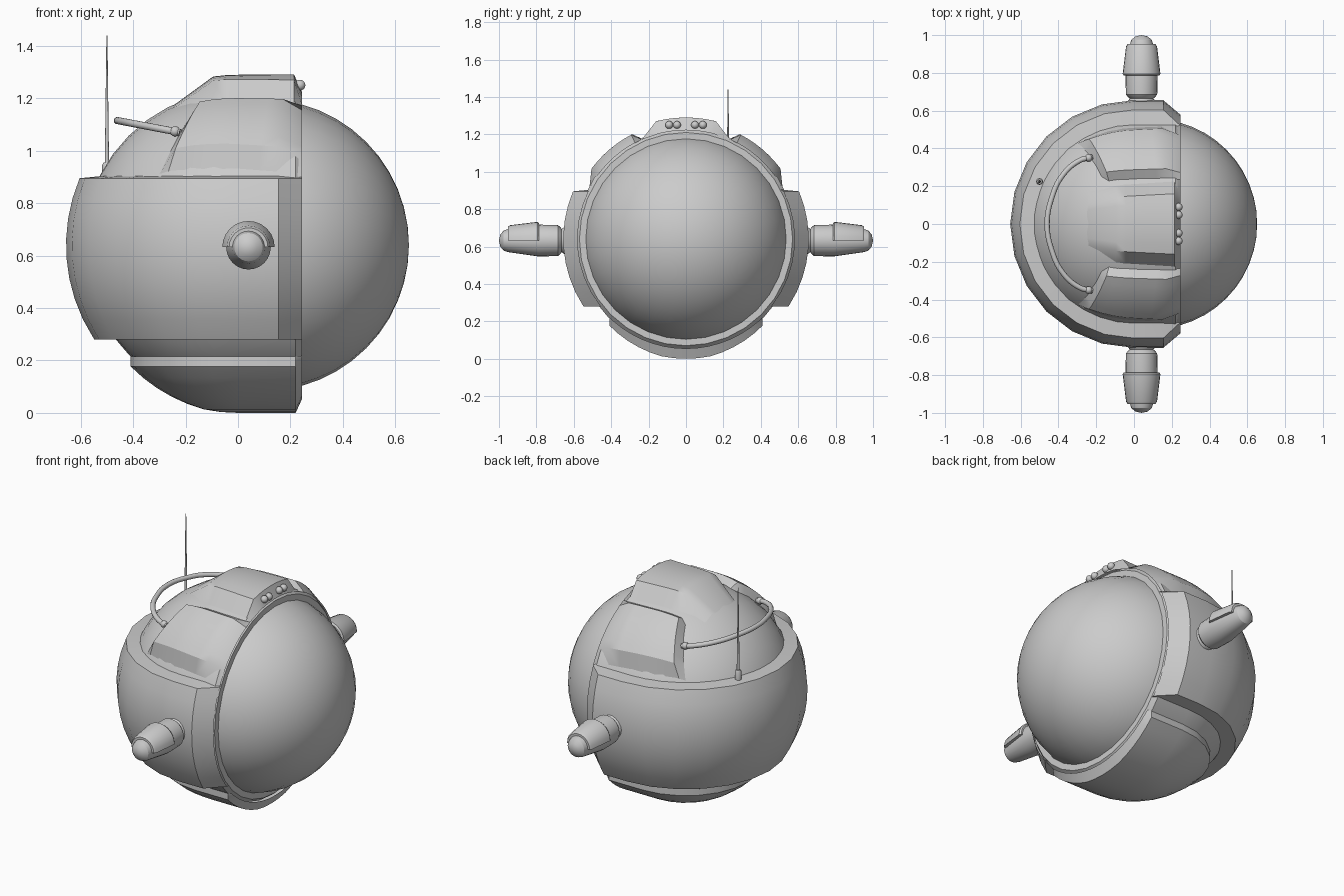
import bpy, bmesh
from math import sin, cos, pi, sqrt, radians

if "Cube" in bpy.data.objects:
    bpy.data.objects.remove(bpy.data.objects["Cube"])

ZC = 0.64  # height of the helmet centre


def finish(name, verts, faces, mirror=False, angle=32):
    bm = bmesh.new()
    vs = [bm.verts.new(v) for v in verts]
    for f in faces:
        bm.faces.new([vs[i] for i in f])
    bmesh.ops.remove_doubles(bm, verts=bm.verts, dist=0.0005)
    bmesh.ops.dissolve_degenerate(bm, edges=bm.edges, dist=0.0001)
    bmesh.ops.recalc_face_normals(bm, faces=bm.faces)
    me = bpy.data.meshes.new(name)
    bm.to_mesh(me)
    bm.free()
    ob = bpy.data.objects.new(name, me)
    bpy.context.collection.objects.link(ob)
    bpy.ops.object.select_all(action='DESELECT')
    ob.select_set(True)
    bpy.context.view_layer.objects.active = ob
    bpy.ops.object.shade_smooth_by_angle(angle=radians(angle))
    if mirror:
        m = ob.modifiers.new("Mirror", 'MIRROR')
        m.use_axis = (False, True, False)
    return ob


def grid_faces(rows, cols, wrap=False):
    return [(i * cols + j, i * cols + (j + 1) % cols,
             (i + 1) * cols + (j + 1) % cols, (i + 1) * cols + j)
            for i in range(rows - 1) for j in range(cols if wrap else cols - 1)]


def lathe(name, profile, axis, centre=(0, 0, ZC), seg=24, mirror=False):
    """Revolve (distance, radius) points about the x, y or z axis."""
    verts = []
    for t, r in profile:
        for k in range(seg):
            c, s = r * cos(2 * pi * k / seg), r * sin(2 * pi * k / seg)
            p = {'X': (t, c, s), 'Y': (c, t, s), 'Z': (c, s, t)}[axis]
            verts.append([p[i] + centre[i] for i in range(3)])
    return finish(name, verts, grid_faces(len(profile), seg, True), mirror)


def surf(x, a, R):
    """Point on a dome (x < 0) that carries on as a tube (x > 0)."""
    r = sqrt(R * R - x * x) if x < 0 else R
    return (x, r * cos(a), ZC + r * sin(a))


def stops(lo, hi, n):
    return [0] + [lo + (hi - lo) * i / n for i in range(n + 1)] + [1]


def panel(name, bottom, top, x_front, us, vs, R0, R1, mirror=False):
    """Raised plate; bottom/top = (back angle, front angle, back x)."""
    verts = []
    for u in us:
        for v in vs:
            a0 = bottom[0] + (bottom[1] - bottom[0]) * v
            a1 = top[0] + (top[1] - top[0]) * v
            xb = bottom[2] + (top[2] - bottom[2]) * u
            R = R0 if u in (0, 1) or v in (0, 1) else R1
            verts.append(surf(xb + (x_front - xb) * v, radians(a0 + (a1 - a0) * u), R))
    return finish(name, verts, grid_faces(len(us), len(vs)), mirror)


def belt(name, levels, x_side, x_front, front):
    """Stack of U-shaped outlines; levels = (height from centre, radius)."""
    verts, n = [], 12
    for dz, R in levels:
        r = sqrt(max(R * R - dz * dz, 0))
        fy, fz = front(dz, R, r)
        row = [(x_front, fy, fz), (x_side, r, dz)]
        row += [(-r * sin(pi * k / n), r * cos(pi * k / n), dz) for k in range(n + 1)]
        row += [(x_side, -r, dz), (x_front, -fy, fz)]
        verts += [(x, y, z + ZC) for x, y, z in row]
    return finish(name, verts, grid_faces(len(levels), n + 5))


# Inner shell with front rim
arc = [(-0.59 * cos(pi / 2 * k / 10), 0.59 * sin(pi / 2 * k / 10)) for k in range(11)]
lathe("shell", arc + [(0.22, 0.59), (0.245, 0.57), (0.245, 0.535), (0.2, 0.53)], 'X', seg=32)

# Round visor
lathe("visor", [(0.095 + 0.557 * cos(pi * k / 24), 0.557 * sin(pi * k / 24))
                for k in range(12)], 'X', seg=32)

# Wide belt round the sides and back
belt("side_belt", [(0.265, 0.57)] + [(0.255 - 0.615 * k / 8, 0.656) for k in range(9)]
     + [(-0.36, 0.57)], 0.155, 0.245,
     lambda dz, R, r: (sqrt(min(R, 0.58) ** 2 - dz * dz), dz))

# Chin plate underneath
chin = [(-0.425, 0.59)]
for k in range(8):
    R = 0.618 + 0.022 * min(1, k / 5)
    chin.append((-R * sin(radians(48.5 + 41.5 * k / 7)), R))
belt("chin_plate", chin, 0.22, 0.245,
     lambda dz, R, r: (r * min(1, 0.585 / R), dz * min(1, 0.585 / R)))

# Raised plates on the upper sides
panel("cheek_plate", (31, 26.5, -0.31), (67, 66, -0.16), 0.245,
      stops(0.24, 0.9, 6), stops(0.07, 0.82, 6), 0.582, 0.63, mirror=True)

# Raised brow block on top
panel("brow_block", (70, 66, -0.27), (110, 114, -0.27), 0.245,
      stops(0.2, 0.8, 6), stops(0.34, 0.94, 6), 0.582, 0.65)

# Brow lamps
for i, y in enumerate((-0.09, -0.048, 0.048, 0.09)):
    lathe(f"brow_lamp_{i}", [(0.021 * cos(pi * k / 8), 0.021 * sin(pi * k / 8)) for k in range(9)],
          'X', (0.236, y, 1.25), 14)

# Side pods and their half-round hoods
POD = (0.04, 0, 0.632)
lathe("side_pod", [(0.58, 0.075), (0.645, 0.075), (0.66, 0.066), (0.665, 0.062), (0.67, 0.07),
                   (0.685, 0.083), (0.79, 0.085), (0.95, 0.062), (0.975, 0.054), (0.993, 0.032),
                   (1.0, 0)], 'Y', POD, 24, mirror=True)
hood = [(0.785, 0.08), (0.785, 0.093), (0.795, 0.1), (0.94, 0.082), (0.952, 0.074), (0.952, 0.055)]
verts = [(POD[0] + r * cos(pi * k / 12), y, POD[2] + r * sin(pi * k / 12))
         for k in range(13) for y, r in hood]
m = len(hood)
finish("pod_hood", verts, grid_faces(13, m, True)
       + [tuple(range(m)), tuple(range(12 * m, 13 * m))], mirror=True)

# Curved pipe behind the top, with end knobs
curve = bpy.data.curves.new("rear_pipe", 'CURVE')
curve.dimensions = '3D'
curve.bevel_depth = 0.014
curve.bevel_resolution = 3
curve.resolution_u = 8
half = [(-0.22, 0.355), (-0.29, 0.335), (-0.38, 0.255), (-0.435, 0.14)]
path = half + [(-0.46, 0)] + [(x, -y) for x, y in reversed(half)]
sp = curve.splines.new('BEZIER')
sp.bezier_points.add(len(path) - 1)
for bp, (x, y) in zip(sp.bezier_points, path):
    bp.co = (x, y, 1.115 - 0.19 * (x + 0.46))
    bp.handle_left_type = bp.handle_right_type = 'AUTO'
bpy.context.collection.objects.link(bpy.data.objects.new("rear_pipe", curve))
lathe("pipe_knob", [(0.02 * cos(pi * k / 8), 0.02 * sin(pi * k / 8)) for k in range(9)],
      'X', (-0.24, 0.35, 1.074), 14).modifiers.new("Mirror", 'MIRROR').use_axis = (False, True, False)

# Antenna
lathe("antenna", [(0, 0), (0, 0.018), (0.05, 0.018), (0.06, 0.013), (0.06, 0.008),
                  (0.3, 0.005), (0.545, 0.002), (0.545, 0)], 'Z', (-0.5, 0.225, 0.895), 12)

# Mirror about the helmet's middle plane: bake the offset of lathed parts is already in the mesh
